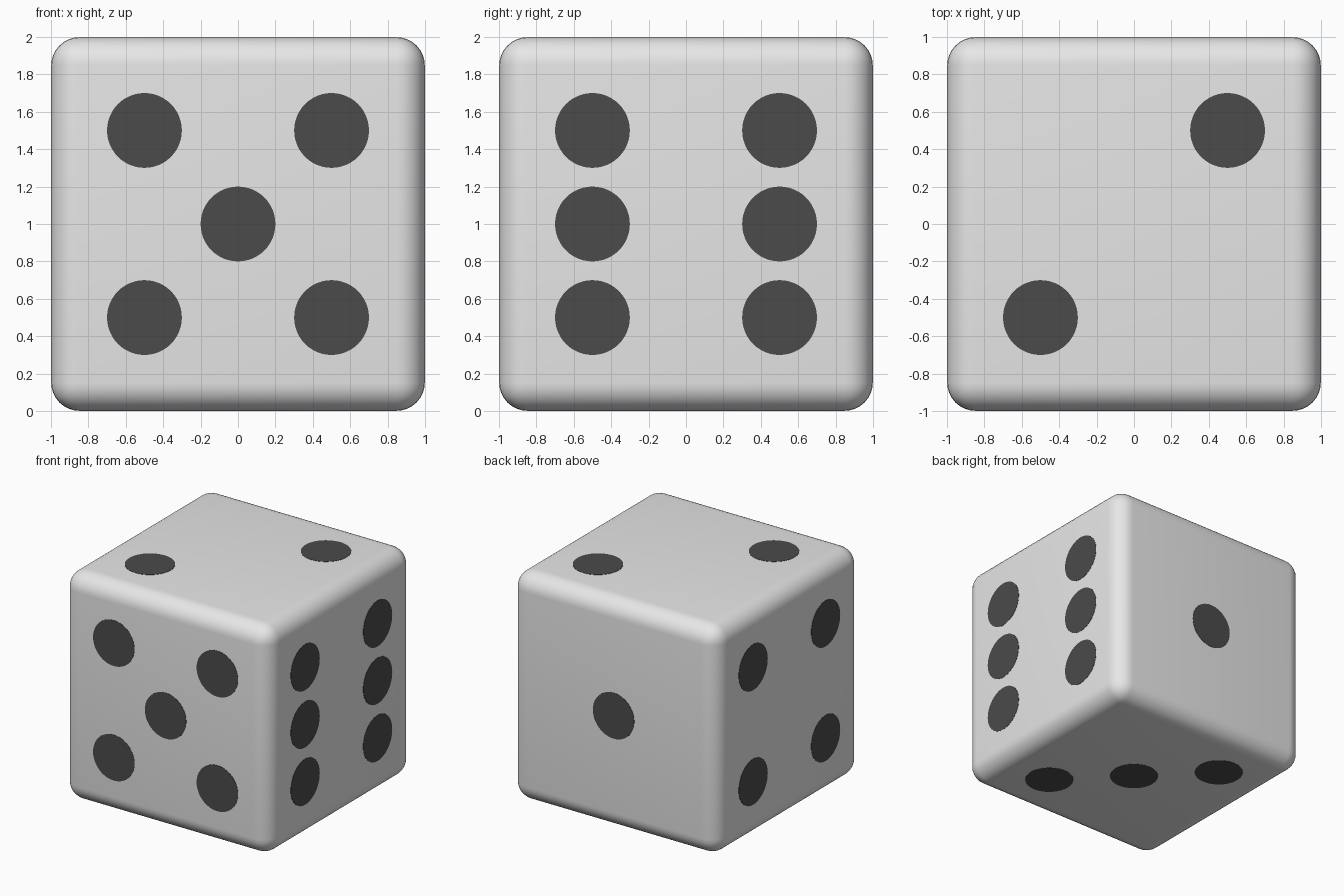
import bpy
from mathutils import Vector

if "Cube" in bpy.data.objects:
    bpy.data.objects.remove(bpy.data.objects["Cube"])

HALF = 0.998      # half size of the body; spots bring it to 1.0
P = 0.5           # spot offset from face centre
R = 0.2           # spot radius


def material(name, v):
    m = bpy.data.materials.new(name)
    m.diffuse_color = (v, v, v, 1)
    m.use_nodes = True
    m.node_tree.nodes["Principled BSDF"].inputs["Base Color"].default_value = m.diffuse_color
    return m


white = material("off_white", 0.8)
dark = material("charcoal", 0.07)

# Rounded cube body
bpy.ops.mesh.primitive_cube_add(size=2 * HALF, location=(0, 0, 1))
body = bpy.context.object
body.name = "die_body"
body.data.materials.append(white)
bevel = body.modifiers.new("rounded_edges", 'BEVEL')
bevel.width = 0.15
bevel.segments = 8
bpy.ops.object.modifier_apply(modifier=bevel.name)
bpy.ops.object.shade_smooth_by_angle()

# Spot layouts: (u, v) in units of P
one = [(0, 0)]
two = [(1, 1), (-1, -1)]
three = [(1, -1), (0, 0), (-1, 1)]
four = [(u, v) for u in (-1, 1) for v in (-1, 1)]
five = four + one
six = [(u, v) for u in (-1, 1) for v in (-1, 0, 1)]

# Faces: name, outward normal, u axis, v axis, layout
X, Y, Z = Vector((1, 0, 0)), Vector((0, 1, 0)), Vector((0, 0, 1))
faces = [
    ("front", -Y, X, Z, five),
    ("right", X, Y, Z, six),
    ("back", Y, X, Z, one),
    ("left", -X, Y, Z, four),
    ("top", Z, X, Y, two),
    ("bottom", -Z, X, Y, three),
]

# Thin round spots lying on each face
for name, n, u, v, layout in faces:
    for i, (a, b) in enumerate(layout):
        pos = Z + n * (HALF - 0.001) + u * (a * P) + v * (b * P)
        bpy.ops.mesh.primitive_cylinder_add(
            vertices=48, radius=R, depth=0.006, location=pos,
            rotation=n.to_track_quat('Z', 'Y').to_euler())
        spot = bpy.context.object
        spot.name = f"{name}_spot_{i + 1}"
        spot.data.materials.append(dark)
